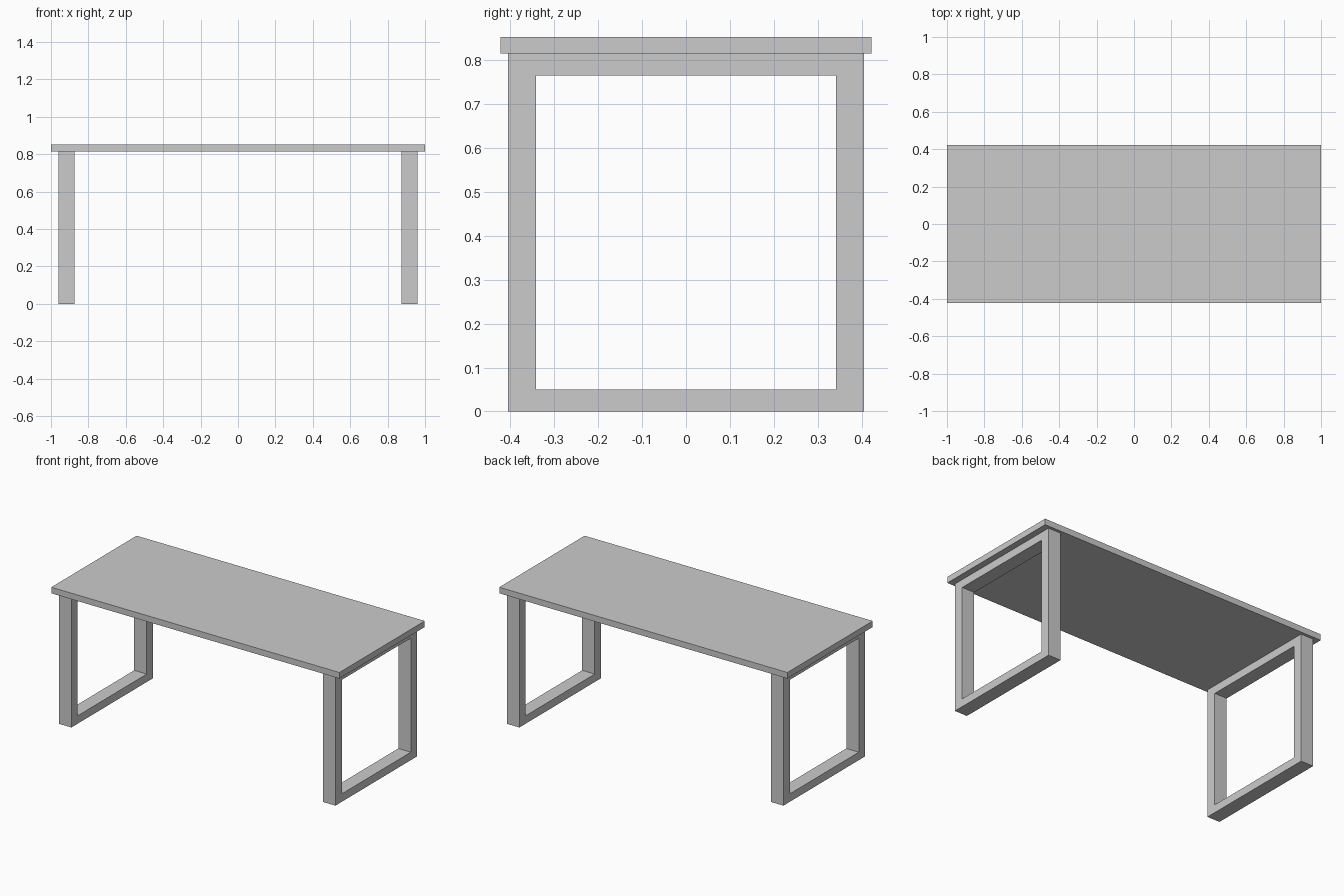
import bpy, bmesh

if "Cube" in bpy.data.objects:
    bpy.data.objects.remove(bpy.data.objects["Cube"])

TOP_Z, TOP_T = 0.853, 0.038
LEG_H = TOP_Z - TOP_T


def new_object(name, bm):
    bmesh.ops.recalc_face_normals(bm, faces=bm.faces)
    mesh = bpy.data.meshes.new(name)
    bm.to_mesh(mesh)
    bm.free()
    obj = bpy.data.objects.new(name, mesh)
    bpy.context.collection.objects.link(obj)
    return obj


def rectangle(y, z0, z1):
    return [(-y, z0), (y, z0), (y, z1), (-y, z1)]


def leg_frame(name, x0, x1):
    # Closed rectangular loop with mitred corners
    bm = bmesh.new()
    outer, inner = rectangle(0.405, 0, LEG_H), rectangle(0.342, 0.05, 0.765)
    # Cross-section rings: outer left, outer right, inner right, inner left
    rings = [[bm.verts.new((x, y, z)) for y, z in loop]
             for x, loop in ((x0, outer), (x1, outer), (x1, inner), (x0, inner))]
    for r in range(4):
        a, b = rings[r], rings[(r + 1) % 4]
        for i in range(4):
            j = (i + 1) % 4
            bm.faces.new((a[i], a[j], b[j], b[i]))
    return new_object(name, bm)


# Table top slab
bm = bmesh.new()
bmesh.ops.create_cube(bm, size=1)
bmesh.ops.scale(bm, vec=(2, 0.846, TOP_T), verts=bm.verts)
bmesh.ops.translate(bm, vec=(0, 0, TOP_Z - TOP_T / 2), verts=bm.verts)
new_object("table_top", bm)

# Leg frames at both ends
leg_frame("left_leg_frame", -0.96, -0.873)
leg_frame("right_leg_frame", 0.873, 0.96)
